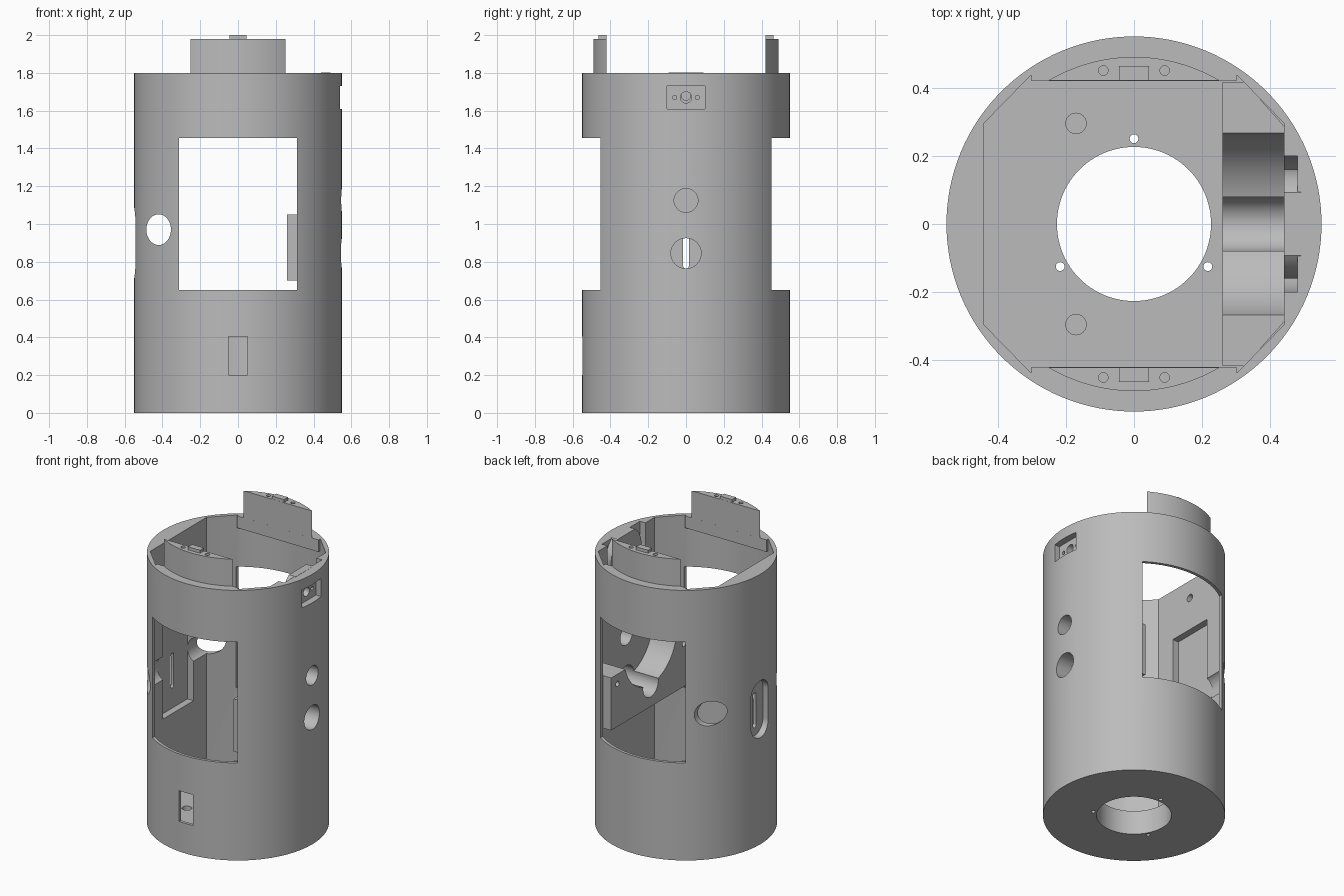
import bpy, bmesh
from math import cos, sin, radians, degrees, acos

cube = bpy.data.objects.get("Cube")
if cube:
    bpy.data.objects.remove(cube, do_unlink=True)

grey = bpy.data.materials.new("plain_grey")
grey.use_nodes = True
COLOUR = (0.5, 0.5, 0.5, 1)
grey.diffuse_color = COLOUR
grey.node_tree.nodes["Principled BSDF"].inputs["Base Color"].default_value = COLOUR


def arc(r, a0, a1, n=32, cx=0, cy=0):
    steps = [radians(a0 + (a1 - a0) * i / n) for i in range(n + 1)]
    return [(cx + r * cos(a), cy + r * sin(a)) for a in steps]


def circle(r, cx=0, cy=0, n=48, stretch=1):
    pts = [(cos(radians(360 * i / n)), sin(radians(360 * i / n))) for i in range(n)]
    return [(cx + r * a, cy + r * stretch * b) for a, b in pts]


def rect(a0, a1, b0, b1):
    return [(a0, b0), (a1, b0), (a1, b1), (a0, b1)]


def prism(name, pts, lo, hi, axis="z"):
    """Extrude a 2D profile along an axis."""
    place = {"x": lambda a, b, t: (t, a, b),
             "y": lambda a, b, t: (a, t, b),
             "z": lambda a, b, t: (a, b, t)}[axis]
    bm = bmesh.new()
    rings = [[bm.verts.new(place(a, b, t)) for a, b in pts] for t in (lo, hi)]
    bm.faces.new(rings[0])
    bm.faces.new(rings[1])
    for i in range(len(pts)):
        j = (i + 1) % len(pts)
        bm.faces.new((rings[0][i], rings[0][j], rings[1][j], rings[1][i]))
    bmesh.ops.recalc_face_normals(bm, faces=bm.faces[:])
    mesh = bpy.data.meshes.new(name)
    bm.to_mesh(mesh)
    bm.free()
    mesh.materials.append(grey)
    ob = bpy.data.objects.new(name, mesh)
    bpy.context.collection.objects.link(ob)
    return ob


def combine(ob, pts, lo, hi, axis="z", mode="DIFFERENCE"):
    """Cut a prism out of an object, or join one to it."""
    tool = prism("tool", pts, lo, hi, axis)
    mod = ob.modifiers.new("combine", "BOOLEAN")
    mod.operation, mod.solver, mod.object = mode, "EXACT", tool
    graph = bpy.context.evaluated_depsgraph_get()
    mesh = bpy.data.meshes.new_from_object(ob.evaluated_get(graph))
    ob.modifiers.clear()
    ob.data = mesh
    bpy.data.objects.remove(tool, do_unlink=True)


# Housing shell with a chamber that has two flat sides and bevelled corners
R_IN, TOP, FLOOR = 0.53, 1.80, 0.16
corner, flat = degrees(acos(0.305 / R_IN)), degrees(acos(0.44 / R_IN))
chamber = (arc(R_IN, corner, 180 - corner) + arc(R_IN, 180 - flat, 180 + flat, 1)
           + arc(R_IN, 180 + corner, 360 - corner) + arc(R_IN, -flat, flat, 1))
housing = prism("housing", circle(0.55, n=128), 0, TOP)
combine(housing, chamber, FLOOR, 2)

# Front and back windows, round side openings, small front opening
combine(housing, rect(-0.313, 0.313, 0.65, 1.455), -1, 1, "y")
combine(housing, circle(0.065, -0.42, 0.97, stretch=1.25), -1, 1, "y")
combine(housing, rect(-0.05, 0.05, 0.2, 0.405), -0.7, -0.45, "y")

# Floor holes: centre, three screws, two blind seats
combine(housing, circle(0.226, n=96), -0.1, 0.4)
for a in (90, 210, 330):
    combine(housing, circle(0.013, 0.25 * cos(radians(a)), 0.25 * sin(radians(a)), 16), -0.1, 0.4)
for s in (-1, 1):
    combine(housing, circle(0.03, -0.17, 0.295 * s, 24), FLOOR - 0.04, 0.4)

# Left wall: U-shaped groove round a disc, connector recess and round holes
groove = arc(0.2, 180, 360, 32, 0, 1.67) + [(0.2, 1.9), (-0.2, 1.9)]
combine(housing, groove, 0.40, 0.48, "x")
lift = degrees(acos(0.092 / 0.16))
combine(housing, arc(0.16, 180 - lift, 360 + lift, 48, 0, 1.67), 0.44, 0.49, "x", "UNION")
combine(housing, rect(-0.1, 0.1, 1.61, 1.73), 0.505, 0.7, "x")
for r, y, z in ((0.03, 0, 1.67), (0.011, -0.06, 1.67), (0.011, 0.06, 1.67),
                (0.063, 0, 1.125), (0.08, 0, 0.845)):
    combine(housing, circle(r, y, z, 40), 0.4, 0.7, "x")

# Right wall: inner pocket, outer oval recess, slit and blind hole
combine(housing, rect(-0.16, 0.16, 0.63, 1.46), -0.485, -0.3, "x")
oval = arc(0.09, 180, 360, 24, 0, 0.80) + arc(0.09, 0, 180, 24, 0, 1.0)
combine(housing, oval, -0.7, -0.505, "x")
slit = arc(0.016, 180, 360, 12, 0, 0.78) + arc(0.016, 0, 180, 12, 0, 0.98)
combine(housing, slit, -0.7, -0.3, "x")
combine(housing, circle(0.025, 0, 1.68, 24), -0.49, -0.3, "x")

# Cradle block on the left wall with a round seat and a lower notch
outline = [(0.26, -0.417), (0.325, -0.417), (0.455, -0.27),
           (0.455, 0.27), (0.325, 0.417), (0.26, 0.417)]
cradle = prism("cradle_block", outline, 0.70, 1.05)
combine(cradle, circle(0.277, 0, 1.125, 96), 0.1, 0.7, "x")
combine(cradle, circle(0.08, 0, 0.845, 48), 0.1, 0.7, "x")
for s in (-1, 1):
    combine(cradle, circle(0.018, 0.35 * s, 0.985, 20), 0.2, 0.36, "x")
parts = [housing, cradle]

# Front and back ledges, each carrying a raised tab with a key and two screw holes
edge = degrees(acos(0.30 / 0.532))
tab_edge = degrees(acos(0.252 / 0.49))
for s, side in ((-1, "front"), (1, "back")):
    ledge_pts = [(0.30, 0.42)] + arc(0.532, edge, 180 - edge) + [(-0.30, 0.42)]
    tab_pts = arc(0.49, tab_edge, 180 - tab_edge)
    ledge = prism(side + "_ledge_and_tab", [(x, y * s) for x, y in ledge_pts], 1.72, TOP)
    combine(ledge, [(x, y * s) for x, y in tab_pts], 1.72, 1.98, mode="UNION")
    for x in (-0.09, 0.09):
        combine(ledge, circle(0.014, x, 0.45 * s, 20), 1.86, 2.1)
    low, high = sorted((0.421 * s, 0.463 * s))
    key = prism(side + "_tab_key", rect(-0.044, 0.044, low, high), 1.97, 2.0)
    parts += [ledge, key]

# Smooth round walls, keep edges sharp
bpy.ops.object.select_all(action="DESELECT")
for ob in parts:
    ob.select_set(True)
bpy.context.view_layer.objects.active = housing
bpy.ops.object.shade_smooth_by_angle(angle=radians(20))
